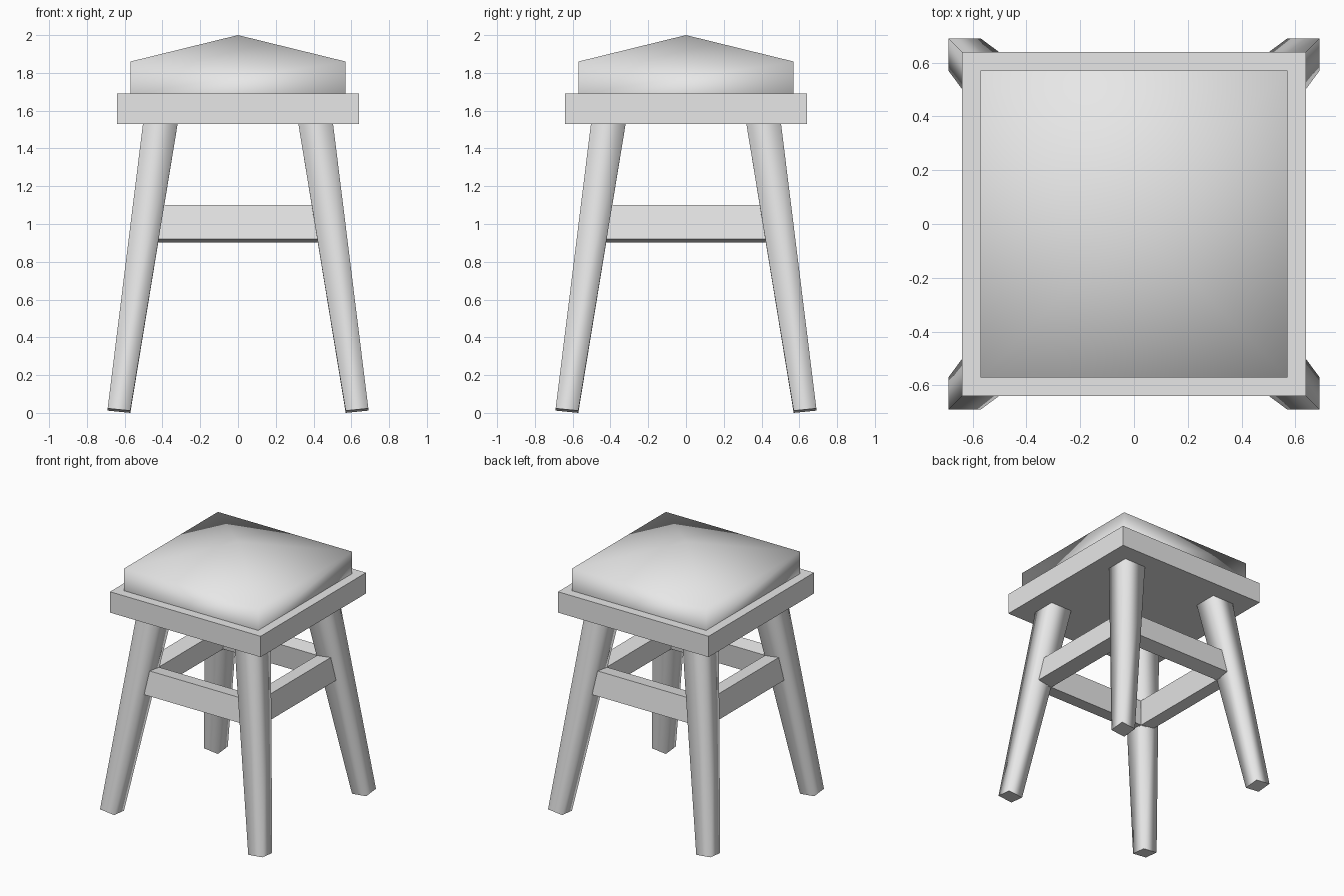
import bpy
import bmesh
from math import pi
from mathutils import Matrix, Vector

if "Cube" in bpy.data.objects:
    bpy.data.objects.remove(bpy.data.objects["Cube"], do_unlink=True)

grey = bpy.data.materials.new("plain_grey")
grey.use_nodes = True
colour = (0.8, 0.8, 0.8, 1)
grey.diffuse_color = colour
grey.node_tree.nodes["Principled BSDF"].inputs["Base Color"].default_value = colour

CORNERS = [(-1, -1), (1, -1), (1, 1), (-1, 1)]


def finish(bm, name):
    bmesh.ops.recalc_face_normals(bm, faces=bm.faces)
    mesh = bpy.data.meshes.new(name)
    bm.to_mesh(mesh)
    bm.free()
    mesh.materials.append(grey)
    obj = bpy.data.objects.new(name, mesh)
    bpy.context.collection.objects.link(obj)
    return obj


def loft(bottom, top):
    """Join two four-sided rings into a closed bar; returns the bmesh and its caps."""
    bm = bmesh.new()
    a = [bm.verts.new(p) for p in bottom]
    b = [bm.verts.new(p) for p in top]
    for i in range(4):
        j = (i + 1) % 4
        bm.faces.new((a[i], a[j], b[j], b[i]))
    caps = [bm.faces.new(a[::-1]), bm.faces.new(b)]
    return bm, caps


def square(half, z):
    return [(x * half, y * half, z) for x, y in CORNERS]


# Seat board
finish(loft(square(0.64, 1.53), square(0.64, 1.69))[0], "seat_board")

# Cushion: straight sides under a shallow pyramid, softly shaded all over
bm, caps = loft(square(0.57, 1.69), square(0.57, 1.86))
bmesh.ops.poke(bm, faces=[caps[1]])
bm.verts.ensure_lookup_table()
bm.verts[-1].co.z = 2.0
bmesh.ops.recalc_face_normals(bm, faces=bm.faces)
bmesh.ops.delete(bm, geom=[caps[0]], context="FACES_ONLY")
for f in bm.faces:
    f.smooth = True
bm.normal_update()
soft = [sum((f.normal for f in v.link_faces), Vector()).normalized() for v in bm.verts]
cushion = finish(bm, "seat_cushion")
cushion.data.normals_split_custom_set_from_vertices(soft)

# Splayed, tapered legs with feet cut square to the leg
for sx, sy, name in [(1, -1, "front_left"), (-1, -1, "front_right"),
                     (1, 1, "back_left"), (-1, 1, "back_right")]:
    foot = [(sx * 0.63 + x * 0.06, sy * 0.63 + y * 0.06,
             0.006 * (2 + x * sx + y * sy)) for x, y in CORNERS]
    head = [(sx * 0.41 + x * 0.092, sy * 0.41 + y * 0.092, 1.54) for x, y in CORNERS]
    bm, caps = loft(foot, head)
    for f in bm.faces:
        f.smooth = f not in caps
    for cap in caps:
        for e in cap.edges:
            e.smooth = False
    finish(bm, name + "_leg")

# Rails between the legs, leaning with them
section = [(-0.54, 0.92), (-0.515, 1.10), (-0.396, 1.083), (-0.421, 0.903)]
for turn, name in enumerate(["front", "left", "back", "right"]):
    bm, caps = loft([(-0.46, y, z) for y, z in section],
                    [(0.46, y, z) for y, z in section])
    bm.transform(Matrix.Rotation(turn * pi / 2, 4, "Z"))
    finish(bm, name + "_rail")
